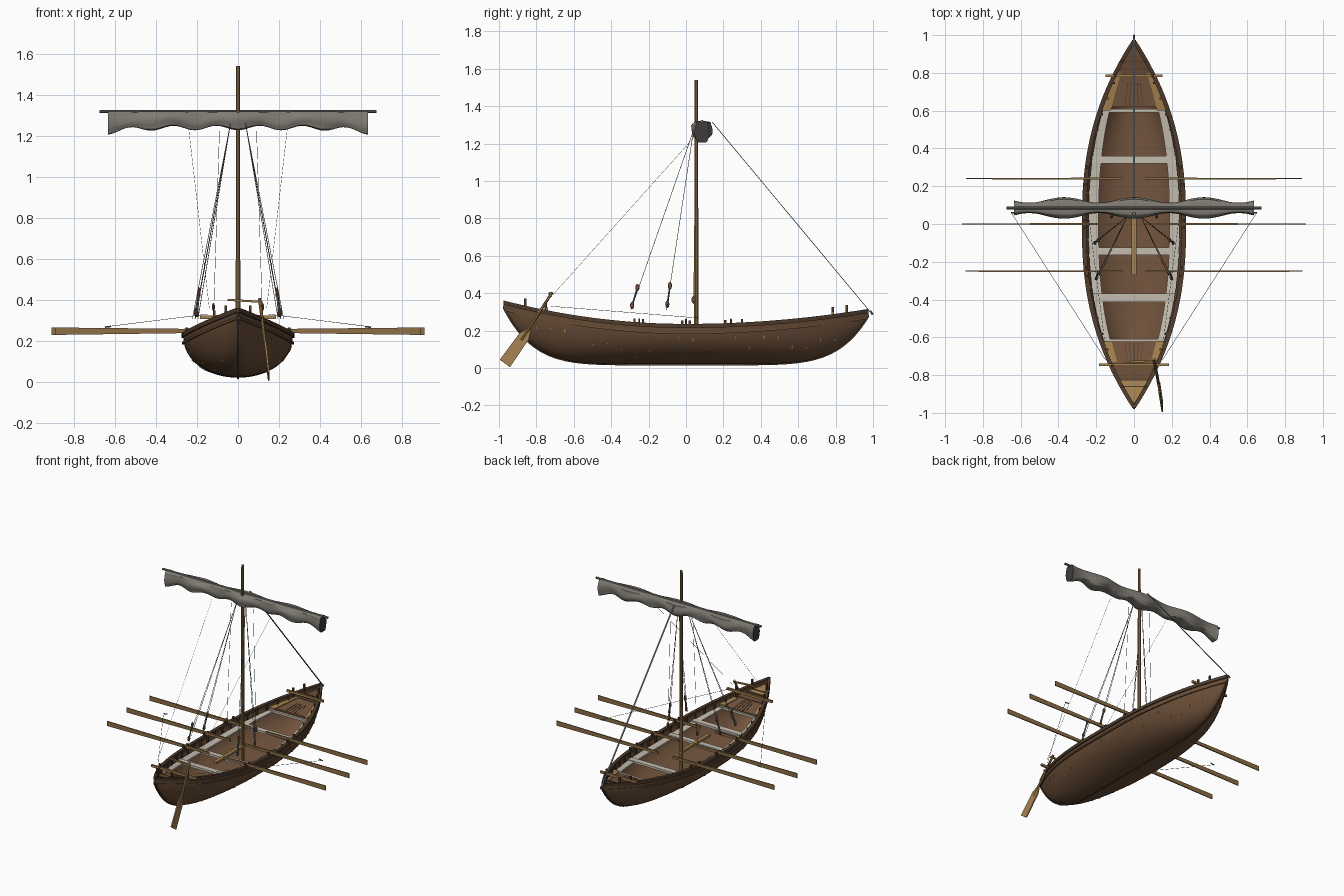
import bpy, bmesh, math, random
from mathutils import Vector, Matrix

cube = bpy.data.objects.get("Cube")
if cube:
    bpy.data.objects.remove(cube, do_unlink=True)


def material(name, rgb):
    m = bpy.data.materials.new(name)
    m.use_nodes = True
    m.diffuse_color = (*rgb, 1)
    m.node_tree.nodes["Principled BSDF"].inputs["Base Color"].default_value = (*rgb, 1)
    return m


HULL = material("hull brown", (0.14, 0.073, 0.037))
INNER = material("inner planking", (0.175, 0.092, 0.049))
DARK = material("dark timber", (0.08, 0.045, 0.025))
OAK = material("oak spars", (0.27, 0.158, 0.06))
GOLD = material("golden trim", (0.37, 0.22, 0.08))
BENCH = material("pale benches", (0.56, 0.51, 0.43))
SAIL = material("grey canvas", (0.215, 0.2, 0.172))
FOLD = material("shaded canvas", (0.05, 0.045, 0.043))
ROPE = material("rope", (0.15, 0.155, 0.165))
BLOCK = material("rigging blocks", (0.2, 0.1, 0.06))

END = 0.975
SIDES = (-1, 1)


# Hull lines: half width, rail height and keel height along the length
def width(y):
    return 0.268 * (1 - min(1, abs(y / END)) ** 2.4)


def sheer(y):
    return 0.23 + (0.125 if y < 0 else 0.08) * (y / END) ** 2


def keel(y):
    tip = sheer(math.copysign(END, y)) - 0.03
    return 0.02 + (tip - 0.02) * abs(y / END) ** 6.3


def hull_point(y, t, gap=0):
    depth = max(sheer(y) - keel(y) - gap, 0.001)
    return (max(width(y) - gap, 0.0005) * math.sin(t), y, sheer(y) - depth * math.cos(t) ** 0.9)


def finish(name, bm, mats, smooth=False):
    bmesh.ops.recalc_face_normals(bm, faces=bm.faces)
    mesh = bpy.data.meshes.new(name)
    bm.to_mesh(mesh)
    bm.free()
    for m in mats:
        mesh.materials.append(m)
    ob = bpy.data.objects.new(name, mesh)
    bpy.context.collection.objects.link(ob)
    if smooth:
        bpy.ops.object.select_all(action="DESELECT")
        ob.select_set(True)
        bpy.context.view_layer.objects.active = ob
        bpy.ops.object.shade_smooth_by_angle(angle=math.radians(40))


def loft(bm, rings, cap_index=0):
    rows = [[bm.verts.new(p) for p in r] for r in rings]
    n = len(rows[0])
    for a, b in zip(rows, rows[1:]):
        for i in range(n):
            j = (i + 1) % n
            bm.faces.new((a[i], a[j], b[j], b[i]))
    for row in (rows[0], rows[-1]):
        bm.faces.new(row).material_index = cap_index


def beam(bm, p, q, start, end=None, n=4, up=(0, 0, 1)):
    """Tapered bar from p to q with half sizes (side, up) at each end."""
    p, q = Vector(p), Vector(q)
    d = (q - p).normalized()
    s = d.cross(Vector(up)).normalized()
    u = s.cross(d)
    k = math.sqrt(2) if n == 4 else 1
    rings = []
    for c, (a, b) in ((p, start), (q, end or start)):
        ang = [math.tau * (i + 0.5) / n for i in range(n)]
        rings.append([c + k * (s * a * math.cos(t) + u * b * math.sin(t)) for t in ang])
    loft(bm, rings)


def strip(name, y0, y1, inner, outer, drop, thick, mat, steps=24):
    """Mirrored plank following the hull, between two half-width functions."""
    bm = bmesh.new()
    for s in SIDES:
        rings = []
        for i in range(steps + 1):
            y = y0 + (y1 - y0) * i / steps
            a, b = max(0, inner(width(y))), max(0.001, outer(width(y)))
            top = sheer(y) - drop
            rings.append([(s * x, y, z) for x, z in
                          ((a, top), (b, top), (b, top - thick), (a, top - thick))])
        loft(bm, rings)
    finish(name, bm, [mat], True)


# Hull shell, with the inside faces in a lighter colour
bm = bmesh.new()
stations = [END * math.sin(math.pi * (i / 48 - 0.5)) for i in range(49)]
arc = [math.pi * (k / 24 - 0.5) for k in range(25)]
loft(bm, [[hull_point(y, t) for t in arc] + [hull_point(y, -t, 0.014) for t in arc]
          for y in stations])
for i, f in enumerate(bm.faces):
    f.material_index = 1 if 25 <= i % 50 < 49 and i < 48 * 50 else 0
finish("hull", bm, [HULL, INNER], True)

# Pale pegs scattered over the planking
bm = bmesh.new()
random.seed(4)
for s in SIDES:
    for i in range(22):
        y, t = -0.8 + i * 0.076, s * random.uniform(0.5, 1.35)
        beam(bm, hull_point(y, t - 0.04), hull_point(y, t + 0.04), (0.003, 0.003),
             up=(s, 0, -0.5))
finish("hull_pegs", bm, [GOLD])

# Keel and end posts
bm = bmesh.new()
loft(bm, [[(x, y * 1.004, keel(y) + z) for x, z in
           ((-0.006, 0.01), (0.006, 0.01), (0.006, -0.006), (-0.006, -0.006))] for y in stations])
finish("keel", bm, [DARK])

# Rails, side benches and end decks
strip("gunwale", -END, END, lambda w: w - 0.016, lambda w: w + 0.008, -0.006, 0.022, DARK, 48)
strip("rubbing_strake", -0.965, 0.965, lambda w: w - 0.012, lambda w: w + 0.005, 0.036, 0.012, HULL, 48)
strip("side_bench", -0.62, 0.6, lambda w: w * 0.7, lambda w: w * 0.9, 0.042, 0.012, BENCH)
for tag, y0, y1 in (("front", -0.96, -0.62), ("back", 0.62, 0.96)):
    strip(tag + "_deck", y0, y1, lambda w: 0, lambda w: w - 0.008, 0.03, 0.012, INNER)
for tag, y0, y1 in (("front", -0.73, -0.62), ("back", 0.6, 0.8)):
    strip(tag + "_deck_trim", y0, y1, lambda w: w * 0.66, lambda w: w - 0.016, 0.024, 0.008, GOLD)
for tag, y0, y1, mat in (("front_dark", -0.82, -0.75, HULL), ("front_tip", -0.94, -0.83, GOLD),
                         ("back_tip", 0.8, 0.95, HULL)):
    strip(tag + "_plate", y0, y1, lambda w: 0, lambda w: w - 0.016, 0.026, 0.008, mat)

# Thwarts across the hull
bm = bmesh.new()
for y, half in ((0.6, 0.009), (0.34, 0.021), (-0.145, 0.02), (-0.39, 0.022), (-0.615, 0.007)):
    x, z = width(y) * 0.9, sheer(y) - 0.044
    beam(bm, (-x, y, z), (x, y, z), (half, 0.008))
finish("thwarts", bm, [BENCH])

# Seams on the decks
bm = bmesh.new()
for s in SIDES:
    for k in range(-2, 3):
        a, b = s * 0.63, s * 0.74
        beam(bm, (k * 0.024, a, sheer(a) - 0.03), (k * 0.017, b, sheer(b) - 0.03), (0.0015, 0.002))
    for y in (s * 0.82, s * 0.86):
        x = width(y) - 0.015
        beam(bm, (-x, y, sheer(y) - 0.027), (x, y, sheer(y) - 0.027), (0.003, 0.004))
finish("deck_seams", bm, [DARK])

# Rib heads, thole pins and mooring posts on the rail
bm = bmesh.new()
for s in SIDES:
    def post(y, inset, low, high, half):
        x = s * (width(y) - inset)
        beam(bm, (x, y, sheer(y) + low), (x, y, sheer(y) + high), (half, half), up=(0, 1, 0))

    for i in range(-9, 10):
        post(i * 0.083, 0.02, -0.04, 0.004, 0.006)
    for y in (0.3, 0.21, 0.02, -0.02, -0.275, -0.23):
        post(y, 0.005, -0.01, 0.024, 0.006)
    for y in (-0.86, -0.75, 0.785, 0.86):
        post(y, 0.01, -0.02, 0.045, 0.006)
finish("rail_posts", bm, [DARK])

# Crossbars at both ends, tiller and centre plank
bm = bmesh.new()
for x, y in ((0.185, -0.745), (0.15, 0.785)):
    z = sheer(y) + 0.012
    beam(bm, (-x, y, z), (x, y, z), (0.007, 0.008))
beam(bm, (-0.05, -0.73, 0.4), (0.12, -0.725, 0.39), (0.005, 0.005))
beam(bm, (0, -0.27, 0.203), (0, 0.07, 0.203), (0.013, 0.008))
finish("crossbars", bm, [GOLD])

# Mast
bm = bmesh.new()
beam(bm, (0, 0.055, 0.03), (0, 0.055, 1.54), (0.013, 0.013), (0.01, 0.01), 8, (0, 1, 0))
finish("mast", bm, [OAK], True)

# Oars, three each side
bm = bmesh.new()
for s in SIDES:
    for y, tip in ((0.24, 0.89), (0, 0.91), (-0.25, 0.893)):
        beam(bm, (s * 0.06, y, 0.25), (s * 0.3, y, 0.248), (0.005, 0.008), (0.005, 0.011))
        beam(bm, (s * 0.3, y, 0.248), (s * tip, y, 0.247), (0.005, 0.011), (0.0025, 0.018))
finish("oars", bm, [OAK])

# Steering oar with a broad blade
bm = bmesh.new()
side = (1, 0, 0)
beam(bm, (0.105, -0.715, 0.405), (0.137, -0.88, 0.15), (0.008, 0.008), None, 8, side)
beam(bm, (0.129, -0.84, 0.205), (0.134, -0.865, 0.17), (0.01, 0.004), (0.03, 0.005), 4, side)
beam(bm, (0.134, -0.865, 0.17), (0.15, -0.968, 0.025), (0.03, 0.005), (0.034, 0.004), 4, side)
finish("steering_oar", bm, [GOLD])

# Yard
bm = bmesh.new()
beam(bm, (-0.675, 0.085, 1.319), (0.675, 0.085, 1.319), (0.008, 0.008), None, 8)
finish("yard", bm, [SAIL], True)

# Furled sail with a square bundle, gathered folds and a scalloped lower edge
bm = bmesh.new()
rings = []
for i in range(73):
    x = 0.635 * (i / 36 - 1)
    wave = math.cos(math.tau * x / 0.37)
    half = 0.04 + 0.014 * wave
    low = 1.238 - 0.011 * math.cos(math.tau * x / 0.21) - 0.022 * abs(x / 0.635) ** 6
    ring = []
    for k in range(30):
        a = math.tau * k / 30
        c, h = (math.copysign(abs(v) ** 0.55, v) for v in (math.cos(a), math.sin(a)))
        fold = 1 + 0.07 * math.cos(6 * a + wave)
        ring.append((x, 0.085 + half * c * fold, low + (1.32 - low) * (1 + h) / 2))
    rings.append(ring)
loft(bm, rings, 1)
finish("furled_sail", bm, [SAIL, FOLD], True)

# Rigging lines
bm = bmesh.new()


def line(p, q, r=0.0015):
    beam(bm, p, q, (r, r), None, 5, (0.3, 0.9, 0.1))


beam(bm, (0, 0.14, 1.315), (0, 0.985, 0.3), (0.005, 0.0018))
line((0, 0.985, 0.305), (0, 0.998, 0.285), 0.006)
for s in SIDES:
    for x, y, z in ((0.21, -0.105, 0.31), (0.195, -0.295, 0.31)):
        for off in (0, 0.012):
            line((s * 0.035, 0.04, 1.27), (s * (x + off), y, z))
    line((s * 0.19, -0.26, 0.43), (s * 0.2, -0.288, 0.335), 0.005)
    line((s * 0.19, -0.086, 0.44), (s * 0.207, -0.1, 0.34), 0.005)
    line((s * 0.09, 0.05, 1.24), (s * 0.12, 0.04, 0.3), 0.001)
    line((s * 0.24, 0.04, 1.23), (s * 0.14, -0.74, 0.36), 0.0008)
    line((s * 0.15, -0.72, 0.33), (s * 0.65, 0.06, 0.268), 0.0012)
    line((s * 0.62, 0.06, 0.27), (s * 0.65, 0.06, 0.266), 0.004)
finish("rigging", bm, [ROPE])

# Rigging blocks near the shroud feet
bm = bmesh.new()
for s in SIDES:
    for x, y, z in ((0.19, -0.26, 0.43), (0.2, -0.288, 0.335), (0.19, -0.086, 0.44),
                    (0.207, -0.1, 0.34), (0.12, 0.04, 0.365)):
        place = Matrix.Translation((s * x, y, z)) @ Matrix.Diagonal((0.008, 0.011, 0.02, 1))
        bmesh.ops.create_uvsphere(bm, u_segments=8, v_segments=6, radius=1, matrix=place)
finish("rigging_blocks", bm, [BLOCK], True)
